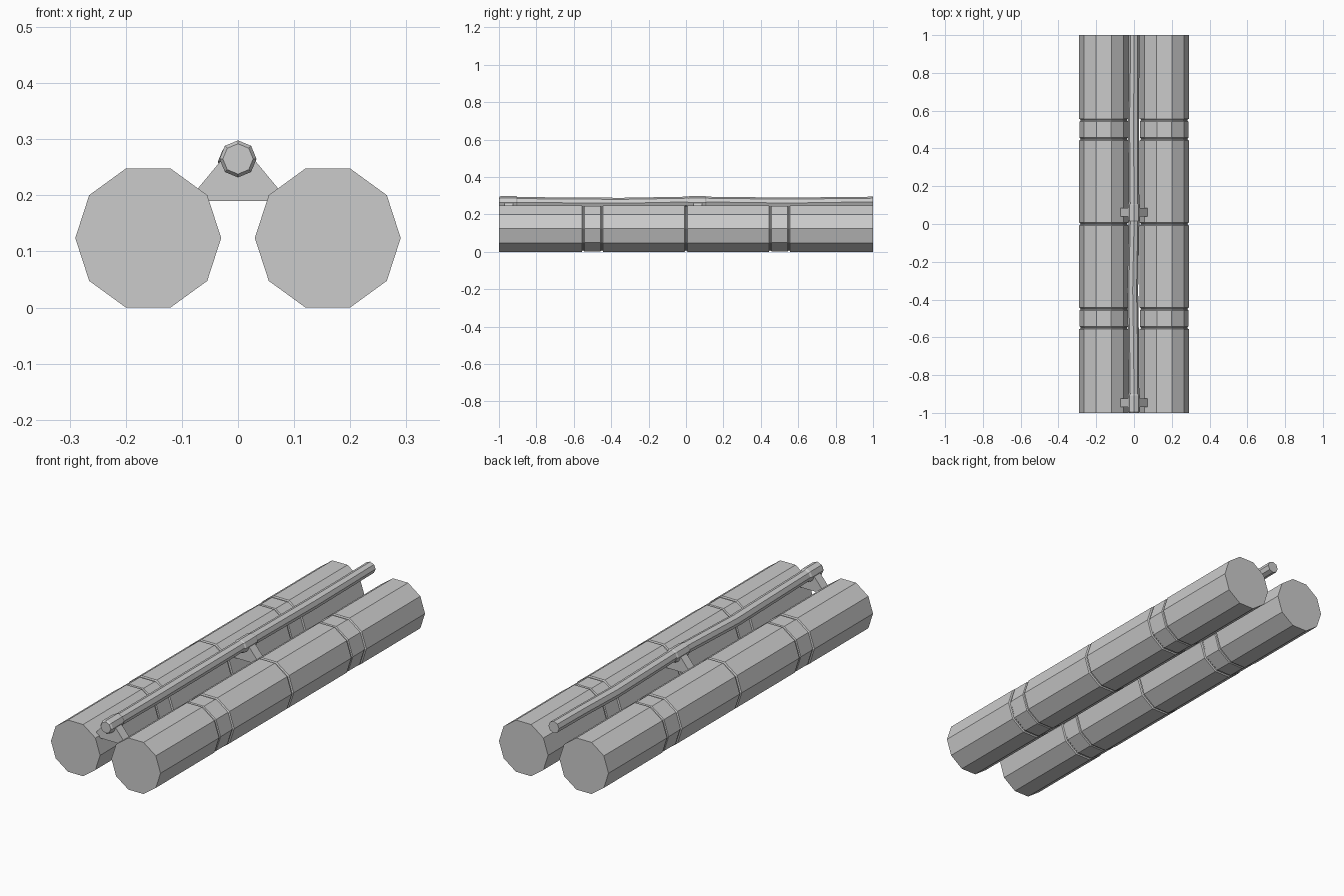
import bpy, bmesh
from math import sin, cos, tau

cube = bpy.data.objects.get("Cube")
if cube:
    bpy.data.objects.remove(cube, do_unlink=True)

grey = bpy.data.materials.new("plain grey")
grey.use_nodes = True
colour = (0.6, 0.6, 0.6, 1)
grey.diffuse_color = colour
grey.node_tree.nodes["Principled BSDF"].inputs["Base Color"].default_value = colour


def make_object(name, bm):
    bmesh.ops.recalc_face_normals(bm, faces=bm.faces)
    mesh = bpy.data.meshes.new(name)
    bm.to_mesh(mesh)
    bm.free()
    mesh.materials.append(grey)
    obj = bpy.data.objects.new(name, mesh)
    bpy.context.collection.objects.link(obj)
    return obj


def tube(name, sides, x, z, profile):
    """Closed faceted tube along y; profile holds (y, radius, x shift, z shift)."""
    bm = bmesh.new()
    rings = []
    for y, r, dx, dz in profile:
        rings.append([bm.verts.new((x + dx + r * cos(tau * i / sides), y,
                                    z + dz + r * sin(tau * i / sides)))
                      for i in range(sides)])
    for a, b in zip(rings, rings[1:]):
        for i in range(sides):
            j = (i + 1) % sides
            bm.faces.new((a[i], a[j], b[j], b[i]))
    bm.faces.new(rings[0])
    bm.faces.new(rings[-1])
    return make_object(name, bm)


# Large pipes with narrow grooves either side of the joint bands
R, BAND = 0.13, 0.128
profile = [(-1, R, 0, 0)]
before = R
for y, after in ((-0.55, BAND), (-0.45, R), (0, R), (0.45, BAND), (0.55, R)):
    profile += [(y - 0.007, before, 0, 0), (y - 0.003, 0.124, 0, 0),
                (y + 0.003, 0.124, 0, 0), (y + 0.007, after, 0, 0)]
    before = after
profile.append((1, R, 0, 0))
for side, x in (("left", 0.16), ("right", -0.16)):
    tube(side + "_large_pipe", 10, x, 0.124, profile)

# Small pipe, slightly bent between its supports
tube("small_pipe", 8, 0, 0.265, [
    (-1, 0.027, 0, 0), (-0.9, 0.028, 0, 0), (-0.6, 0.029, -0.003, -0.003),
    (-0.35, 0.029, -0.007, -0.005), (0, 0.028, 0, 0.002), (0.11, 0.028, 0, 0.002),
    (0.55, 0.029, -0.003, -0.004), (0.8, 0.028, 0, 0), (1, 0.028, 0, 0.002)])

# Collars and the brackets holding them over the gap
for place, y in (("front", -1), ("middle", 0.01)):
    tube(place + "_collar", 8, 0, 0.265, [
        (y, 0.027, 0, 0), (y + 0.008, 0.033, 0, 0),
        (y + 0.092, 0.033, 0, 0), (y + 0.1, 0.028, 0, 0)])
    bm = bmesh.new()
    outline = [(-0.09, 0.19), (0.09, 0.19), (0.027, 0.266), (-0.027, 0.266)]
    plate = bm.faces.new([bm.verts.new((x, y + 0.03, z)) for x, z in outline])
    grown = bmesh.ops.extrude_face_region(bm, geom=[plate], use_keep_orig=True)["geom"]
    bmesh.ops.translate(bm, vec=(0, 0.045, 0),
                        verts=[v for v in grown if isinstance(v, bmesh.types.BMVert)])
    make_object(place + "_bracket", bm)
